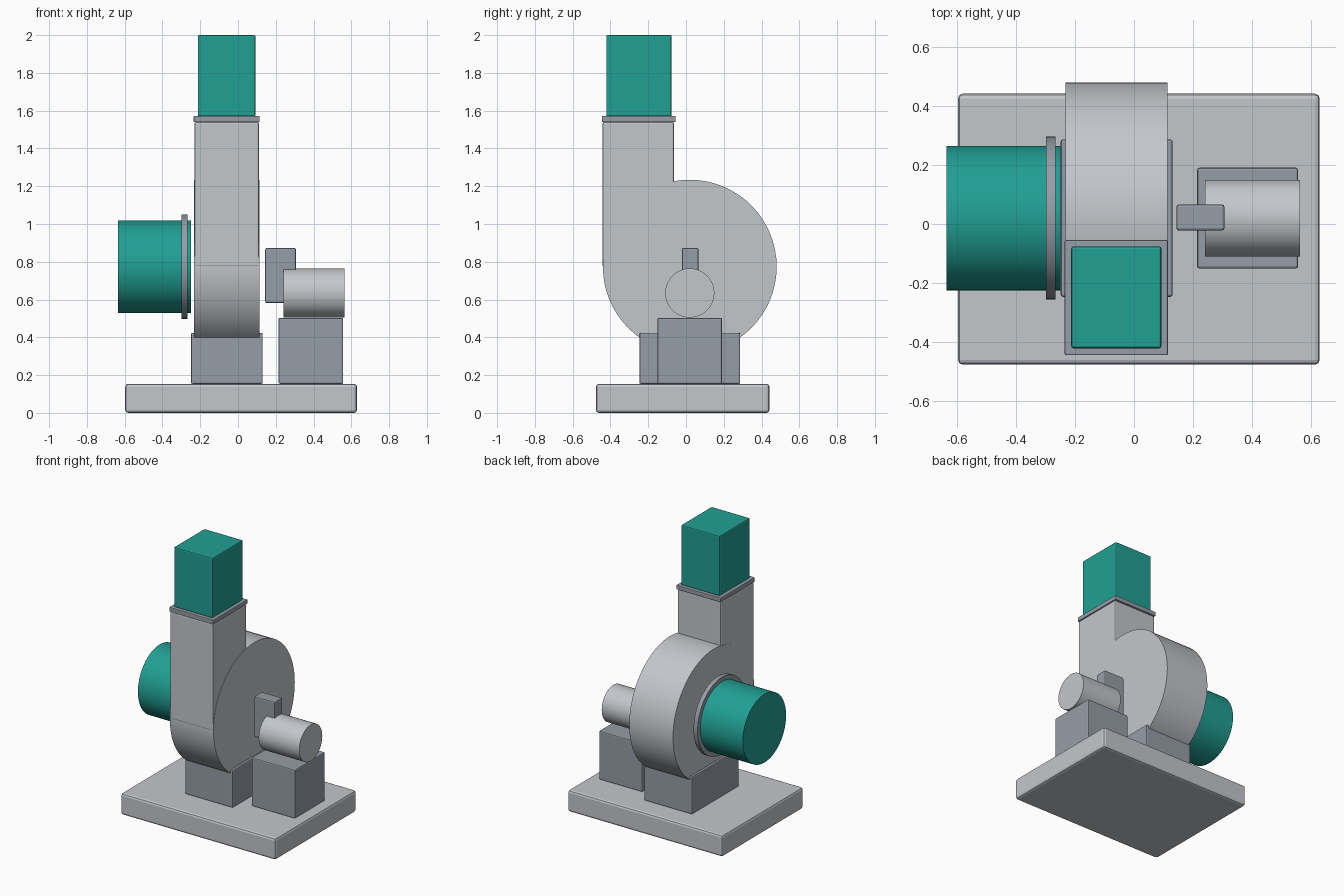
import bpy, math

if "Cube" in bpy.data.objects:
    bpy.data.objects.remove(bpy.data.objects["Cube"])


def material(name, rgb):
    m = bpy.data.materials.new(name)
    m.diffuse_color = (*rgb, 1)
    m.use_nodes = True
    m.node_tree.nodes["Principled BSDF"].inputs["Base Color"].default_value = m.diffuse_color
    return m


LIGHT = material("light grey", (0.55, 0.57, 0.60))
STEEL = material("blue grey", (0.305, 0.337, 0.385))
TEAL = material("teal", (0.015, 0.35, 0.295))


def finish(obj, name, mat, bevel):
    obj.name = name
    obj.data.materials.append(mat)
    if bevel:
        mod = obj.modifiers.new("Bevel", "BEVEL")
        mod.width = bevel
        mod.segments = 2
        mod.limit_method = "ANGLE"
        mod.angle_limit = math.radians(40)
    return obj


def box(name, x, y, z, mat, bevel=0.008):
    """Box from (min, max) ranges on each axis."""
    bpy.ops.mesh.primitive_cube_add(
        size=1, location=[(a + b) / 2 for a, b in (x, y, z)])
    obj = bpy.context.object
    obj.scale = [b - a for a, b in (x, y, z)]
    bpy.ops.object.transform_apply(location=False, rotation=False, scale=True)
    return finish(obj, name, mat, bevel)


def drum(name, x, cy, cz, r, mat):
    """Cylinder lying along x."""
    bpy.ops.mesh.primitive_cylinder_add(
        vertices=64, radius=r, depth=x[1] - x[0],
        location=((x[0] + x[1]) / 2, cy, cz), rotation=(0, math.pi / 2, 0))
    obj = finish(bpy.context.object, name, mat, 0)
    bpy.ops.object.shade_smooth_by_angle(angle=math.radians(35))
    return obj


CY, CZ = 0.02, 0.774  # fan axis

# Base plate and pedestals
box("base_plate", (-0.597, 0.63), (-0.477, 0.442), (0, 0.154), LIGHT, 0.016)
box("fan_pedestal", (-0.249, 0.131), (-0.247, 0.287), (0.154, 0.424), STEEL)
box("motor_pedestal", (0.214, 0.557), (-0.151, 0.191), (0.154, 0.503), STEEL)

# Fan housing with its upward outlet
drum("fan_housing", (-0.233, 0.114), CY, CZ, 0.46, LIGHT)
box("outlet_neck", (-0.230, 0.111), (-0.442, -0.064), (CZ, 1.54), LIGHT)
box("outlet_flange", (-0.235, 0.115), (-0.445, -0.055), (1.54, 1.572), STEEL, 0.004)
box("outlet_duct", (-0.213, 0.093), (-0.422, -0.076), (1.57, 2.0), TEAL)

# Side inlet
drum("inlet_duct", (-0.636, -0.25), CY, CZ, 0.245, TEAL)
drum("inlet_flange", (-0.299, -0.267), CY, CZ, 0.276, STEEL)

# Motor and drive guard
drum("motor", (0.241, 0.563), CY, 0.635, 0.13, LIGHT)
box("drive_guard", (0.144, 0.307), (-0.022, 0.066), (0.582, 0.873), STEEL)
